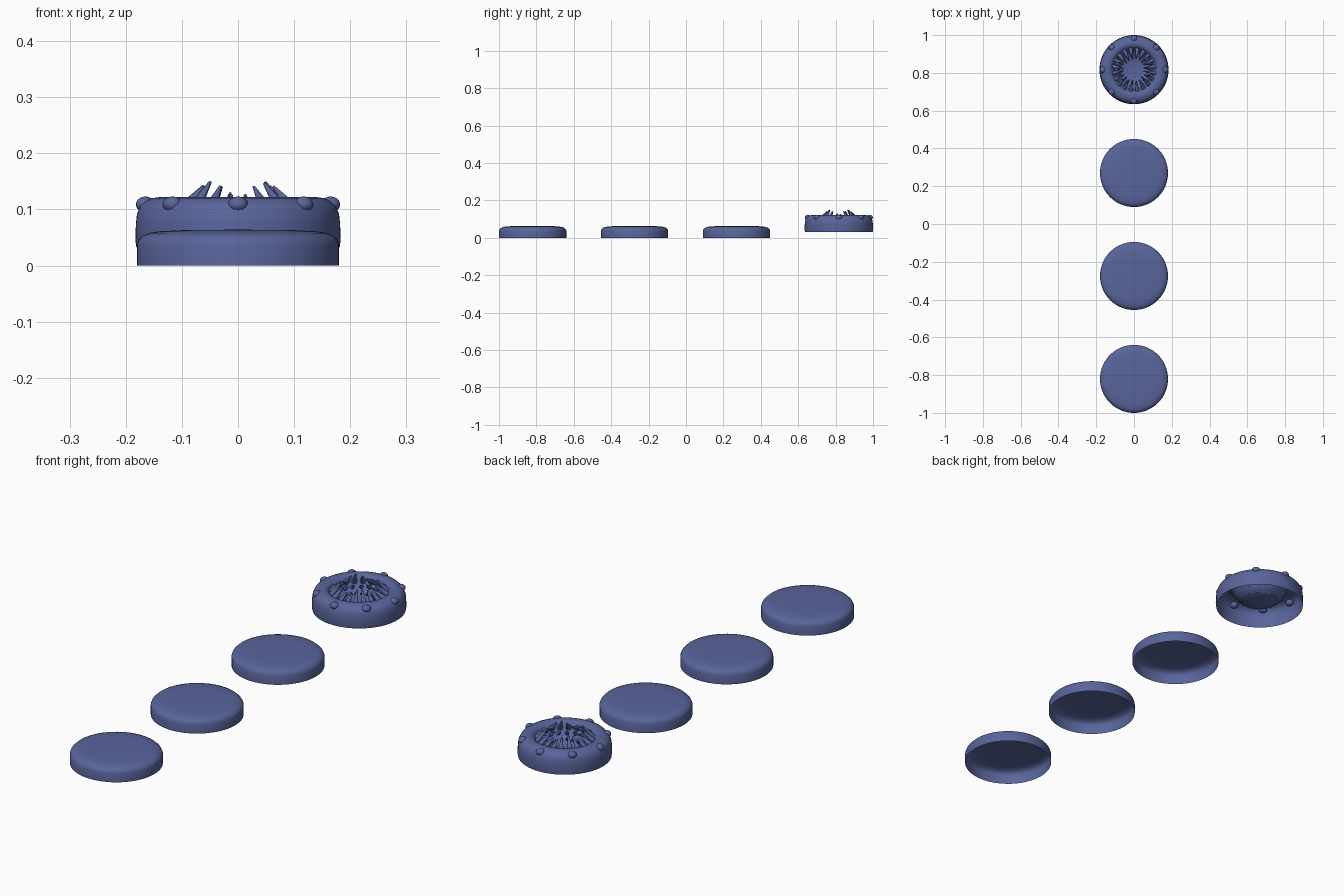
import bpy, bmesh, math, random
from mathutils import Vector, Matrix

if "Cube" in bpy.data.objects:
    bpy.data.objects.remove(bpy.data.objects["Cube"])

random.seed(4)
blue = bpy.data.materials.new("blue")
blue.diffuse_color = (0.10, 0.13, 0.33, 1)
blue.use_nodes = True
blue.node_tree.nodes["Principled BSDF"].inputs["Base Color"].default_value = blue.diffuse_color


def finish(name, bm, loc, angle=40):
    me = bpy.data.meshes.new(name)
    bm.to_mesh(me)
    bm.free()
    ob = bpy.data.objects.new(name, me)
    bpy.context.collection.objects.link(ob)
    ob.location = loc
    me.materials.append(blue)
    bpy.ops.object.select_all(action='DESELECT')
    ob.select_set(True)
    bpy.context.view_layer.objects.active = ob
    bpy.ops.object.shade_smooth_by_angle(angle=math.radians(angle))
    return ob


def lathe(name, profile, loc, steps=64):
    """Spin an (r, z) profile around z; the last point lies on the axis."""
    bm = bmesh.new()
    vs = [bm.verts.new((r, 0, z)) for r, z in profile]
    es = [bm.edges.new(p) for p in zip(vs, vs[1:])]
    bmesh.ops.spin(bm, geom=vs + es, cent=(0, 0, 0), axis=(0, 0, 1),
                   angle=math.tau, steps=steps, use_merge=True)
    bmesh.ops.remove_doubles(bm, verts=bm.verts, dist=1e-5)
    bmesh.ops.recalc_face_normals(bm, faces=bm.faces)
    top = max(bm.faces, key=lambda f: f.calc_center_median().z)
    if top.normal.z < 0:
        bmesh.ops.reverse_faces(bm, faces=bm.faces)
    return finish(name, bm, loc)


def polar(r, a, z):
    return Vector((r * math.cos(a), r * math.sin(a), z))


# Plain caps, open underneath
cap = [(0.18, 0), (0.18, 0.038), (0.177, 0.046), (0.170, 0.053),
       (0.158, 0.058), (0.14, 0.061), (0.10, 0.063), (0, 0.064)]
for i, y in enumerate((-0.82, -0.275, 0.27)):
    lathe(f"plain_cap_{i + 1}", cap, (0, y, 0))

# Sucker: outer wall, rolled rim and sunken bowl as one open shell
Y = 0.817
shell = [(0.181, 0.032), (0.183, 0.045), (0.182, 0.075), (0.180, 0.092),
         (0.174, 0.106), (0.165, 0.115), (0.153, 0.120), (0.140, 0.122),
         (0.128, 0.120), (0.119, 0.113), (0.110, 0.099), (0.100, 0.083),
         (0.087, 0.067), (0.068, 0.056), (0.04, 0.051), (0, 0.05)]
lathe("sucker_shell", shell, (0, Y, 0))

# Eight beads around the rim
bm = bmesh.new()
for i in range(8):
    a = i * math.tau / 8
    m = (Matrix.Translation(polar(0.165, a, 0.109)) @ Matrix.Rotation(a, 4, 'Z')
         @ Matrix.Diagonal((0.017, 0.018, 0.014, 1)))
    bmesh.ops.create_uvsphere(bm, u_segments=16, v_segments=10, radius=1, matrix=m)
finish("rim_beads", bm, (0, Y, 0))


def teeth(name, count, base, tip, width, lift=0.0, offset=0.0):
    """Ring of cones leaning from base (r, z) to tip (r, z); lift raises diagonals."""
    bm = bmesh.new()
    for i in range(count):
        a = (i + offset) * math.tau / count
        p = polar(base[0], a, base[1])
        q = polar(tip[0] + random.uniform(-0.006, 0.006),
                  a + random.uniform(-0.06, 0.06),
                  tip[1] + lift * abs(math.sin(2 * a)) + random.uniform(-0.003, 0.003))
        d = q - p
        m = Matrix.Translation((p + q) / 2) @ d.to_track_quat('Z', 'Y').to_matrix().to_4x4()
        bmesh.ops.create_cone(bm, cap_ends=True, segments=10, radius1=width,
                              radius2=width * 0.2, depth=d.length, matrix=m)
    return finish(name, bm, (0, Y, 0))


# Tooth rings from the rim down into the bowl
teeth("outer_teeth", 20, (0.112, 0.098), (0.066, 0.118), 0.012, lift=0.029, offset=0.5)
teeth("middle_teeth", 18, (0.098, 0.080), (0.070, 0.100), 0.008)
teeth("inner_teeth", 20, (0.076, 0.060), (0.056, 0.074), 0.006, offset=0.5)
